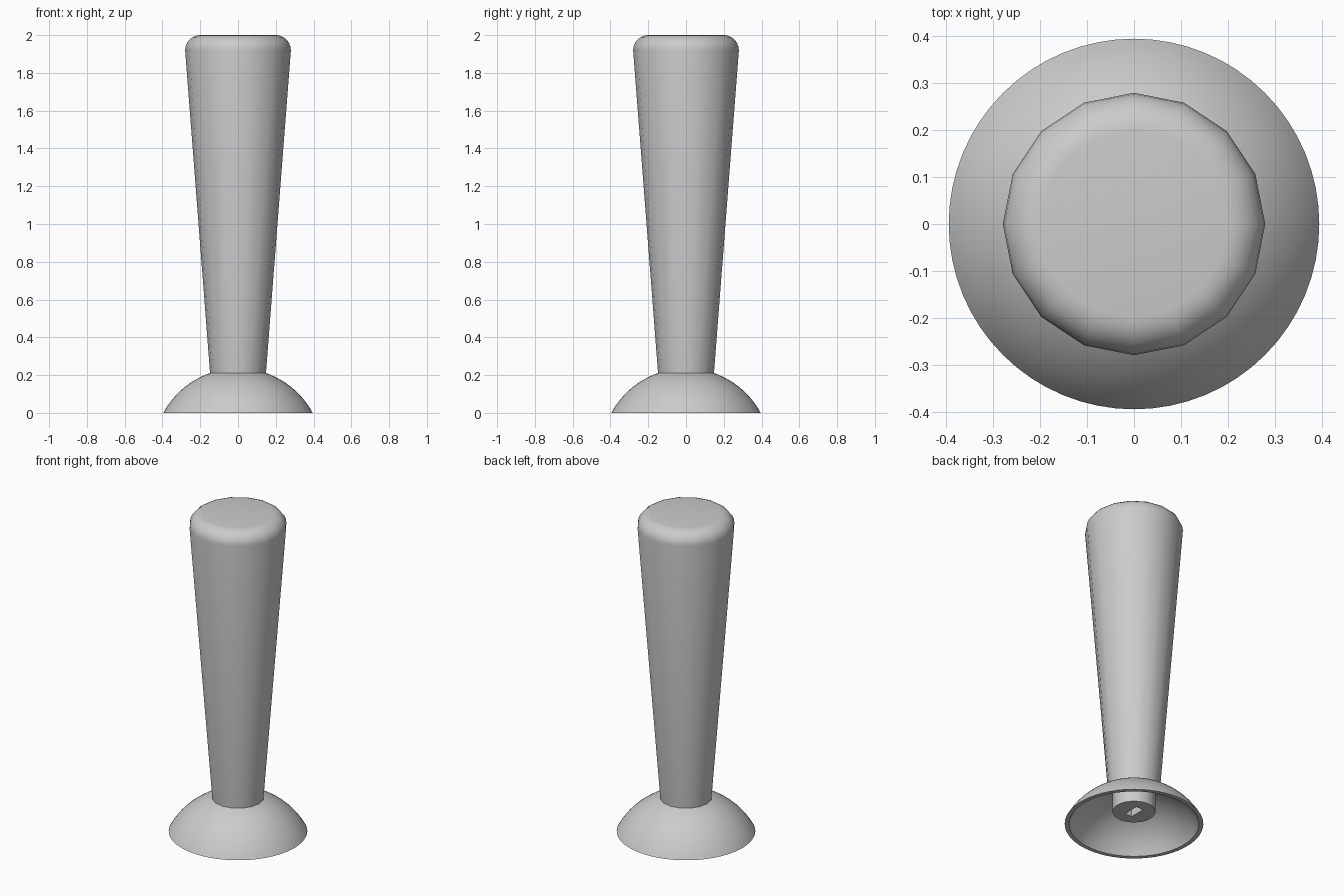
import bpy
import bmesh
from math import sin, cos, pi, sqrt, asin, radians

cube = bpy.data.objects.get("Cube")
if cube:
    bpy.data.objects.remove(cube, do_unlink=True)

grey = bpy.data.materials.new("light grey")
grey.use_nodes = True
grey.diffuse_color = (0.6, 0.6, 0.6, 1)
grey.node_tree.nodes["Principled BSDF"].inputs["Base Color"].default_value = grey.diffuse_color


def lathe(name, profile, sides, closed=False):
    """Spin (radius, height) points about z; cap the ends unless the profile is closed."""
    bm = bmesh.new()
    rings = [[bm.verts.new((r * cos(2 * pi * i / sides), r * sin(2 * pi * i / sides), z))
              for i in range(sides)] for r, z in profile]
    pairs = list(zip(rings, rings[1:]))
    if closed:
        pairs.append((rings[-1], rings[0]))
    for low, high in pairs:
        for i in range(sides):
            j = (i + 1) % sides
            bm.faces.new((low[i], low[j], high[j], high[i]))
    if not closed:
        bm.faces.new(rings[0])
        bm.faces.new(rings[-1])
    bmesh.ops.recalc_face_normals(bm, faces=bm.faces)
    mesh = bpy.data.meshes.new(name)
    bm.to_mesh(mesh)
    bm.free()
    mesh.materials.append(grey)
    obj = bpy.data.objects.new(name, mesh)
    bpy.context.collection.objects.link(obj)
    bpy.ops.object.select_all(action='DESELECT')
    obj.select_set(True)
    bpy.context.view_layer.objects.active = obj
    bpy.ops.object.shade_smooth_by_angle(angle=radians(35))
    return obj


# Tapered grip with a rounded top edge
bevel = 0.08
rounding = [(0.2 + bevel * cos(a), 2 - bevel + bevel * sin(a))
            for a in (pi / 2 * k / 6 for k in range(7))]
lathe("handle", [(0.148, 0.21)] + rounding, 16)

# Hollow domed guard: outer arc up, inner arc back down
centre_z, outer, inner = -0.213, 0.449, 0.427


def arc(radius, steps=14):
    top = asin(0.115 / radius)
    rim = asin(sqrt(radius ** 2 - centre_z ** 2) / radius)
    angles = [rim + (top - rim) * k / steps for k in range(steps + 1)]
    return [(radius * sin(a), centre_z + radius * cos(a)) for a in angles]


lathe("guard", arc(outer) + arc(inner)[::-1], 64, closed=True)

# Peg under the guard, with a rectangular slot
peg = lathe("peg", [(0.122, 0.08), (0.122, 0.32)], 32)
bpy.ops.mesh.primitive_cube_add(size=1, location=(0, 0, 0.14))
cutter = bpy.context.object
cutter.name = "slot_cutter"
cutter.scale = (0.05, 0.1, 0.26)
cutter.data.materials.append(grey)
cutter.hide_render = True
cutter.hide_set(True)
slot = peg.modifiers.new("slot", 'BOOLEAN')
slot.operation = 'DIFFERENCE'
slot.object = cutter
